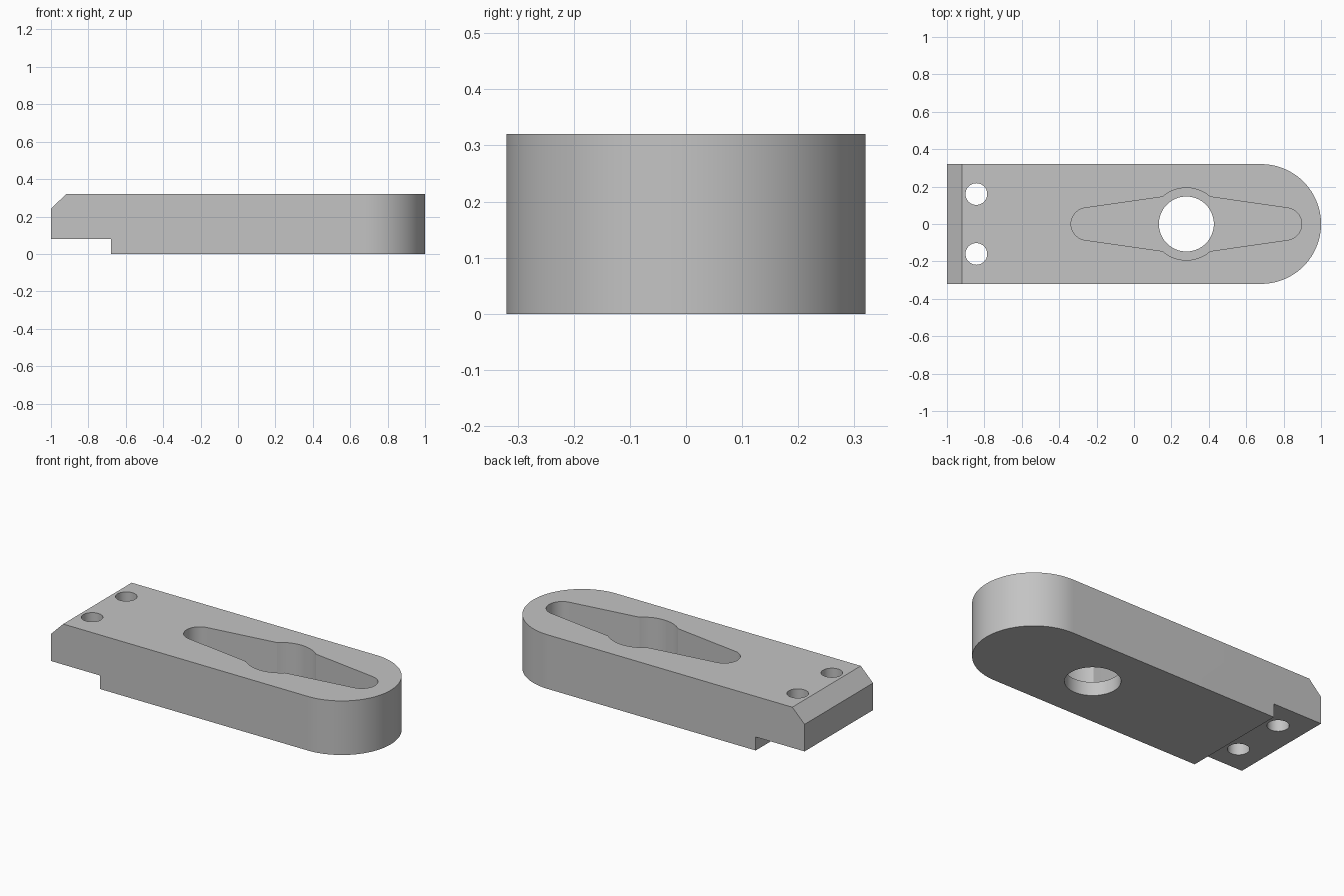
import bpy, bmesh
from math import cos, sin, pi, asin, atan2, sqrt

cube = bpy.data.objects.get("Cube")
if cube:
    bpy.data.objects.remove(cube, do_unlink=True)

HEIGHT, HALF_WIDTH = 0.32, 0.32
STEP, CHAMFER = 0.08, 0.08
BORE_X, BORE_R = 0.28, 0.147
BOSS_R = 0.193                    # round widening in the middle of the pocket
SLOT_REACH, SLOT_R = 0.53, 0.0865   # slot end centres and radius
FLOOR = 0.08                      # pocket floor level

steel = bpy.data.materials.new("steel grey")
steel.use_nodes = True
steel.diffuse_color = (0.55, 0.55, 0.55, 1)
steel.node_tree.nodes["Principled BSDF"].inputs["Base Color"].default_value = (0.55, 0.55, 0.55, 1)


def arc(cx, cy, r, start, end, steps):
    return [(cx + r * cos(start + (end - start) * i / steps),
             cy + r * sin(start + (end - start) * i / steps)) for i in range(steps + 1)]


def circle(cx, cy, r, steps=64):
    return arc(cx, cy, r, 0, 2 * pi, steps)[:-1]


def prism(name, outline, low, high, axis="z"):
    """Extrude an outline along z, or an x-z outline along y."""
    bm = bmesh.new()
    place = (lambda a, b, h: (a, b, h)) if axis == "z" else (lambda a, b, h: (a, h, b))
    face = bm.faces.new([bm.verts.new(place(a, b, low)) for a, b in outline])
    new = bmesh.ops.extrude_face_region(bm, geom=[face])["geom"]
    shift = place(0, 0, high - low)
    bmesh.ops.translate(bm, vec=shift, verts=[v for v in new if isinstance(v, bmesh.types.BMVert)])
    bmesh.ops.recalc_face_normals(bm, faces=bm.faces)
    mesh = bpy.data.meshes.new(name)
    bm.to_mesh(mesh)
    bm.free()
    mesh.materials.append(steel)
    obj = bpy.data.objects.new(name, mesh)
    bpy.context.collection.objects.link(obj)
    return obj


def cut(target, cutter):
    cutter.hide_render = True
    mod = target.modifiers.new("cut", "BOOLEAN")
    mod.operation, mod.solver, mod.object = "DIFFERENCE", "EXACT", cutter
    bpy.context.view_layer.objects.active = target
    bpy.ops.object.modifier_apply(modifier=mod.name)
    bpy.data.objects.remove(cutter, do_unlink=True)


# Clamp body: side profile is square at the left, rounded at the right
round_x = 1 - HALF_WIDTH
body = prism("clamp_body", [(-1, HALF_WIDTH), (-1, -HALF_WIDTH)]
             + arc(round_x, 0, HALF_WIDTH, -pi / 2, pi / 2, 64), 0, HEIGHT)

# Step under the nose and chamfer on its upper edge
cut(body, prism("step_cutter", [(-1.2, -0.2), (-0.68, -0.2), (-0.68, STEP), (-1.2, STEP)],
                -0.5, 0.5, "y"))
top = HEIGHT - CHAMFER
cut(body, prism("chamfer_cutter", [(-1 - CHAMFER, top - CHAMFER), (-1 + 2 * CHAMFER, HEIGHT + CHAMFER),
                                   (-1 - CHAMFER, HEIGHT + CHAMFER)], -0.5, 0.5, "y"))

# Pocket: tapered slot whose straight flanks are tangent to the end rounds
flank_y, flank_x = 0.145, sqrt(BOSS_R ** 2 - 0.145 ** 2)
dx, dy = SLOT_REACH - flank_x, flank_y
tangent = atan2(dy, -dx) - pi / 2 + asin(SLOT_R / sqrt(dx * dx + dy * dy))
tangent = pi / 2 - abs(tangent - pi / 2) if tangent > pi / 2 else tangent
# tangent direction on the right end, measured from +x
tangent = pi / 2 - 0.142
boss = atan2(flank_y, flank_x)
pocket = (arc(BORE_X + SLOT_REACH, 0, SLOT_R, -tangent, tangent, 32)
          + arc(BORE_X, 0, BOSS_R, boss, pi - boss, 32)
          + arc(BORE_X - SLOT_REACH, 0, SLOT_R, pi - tangent, pi + tangent, 32)
          + arc(BORE_X, 0, BOSS_R, pi + boss, 2 * pi - boss, 32))
cut(body, prism("pocket_cutter", pocket, FLOOR, HEIGHT + 0.1))

# Bore through the pocket floor and two small holes in the nose
cut(body, prism("bore_cutter", circle(BORE_X, 0, BORE_R), -0.1, HEIGHT + 0.1))
for side in (-1, 1):
    cut(body, prism("nose_hole_cutter", circle(-0.843, side * 0.16, 0.058, 48), -0.1, HEIGHT + 0.1))

# Smooth the curved walls, keep edges crisp
bpy.ops.object.select_all(action="DESELECT")
body.select_set(True)
bpy.context.view_layer.objects.active = body
bpy.ops.object.shade_smooth_by_angle(angle=pi / 6)
